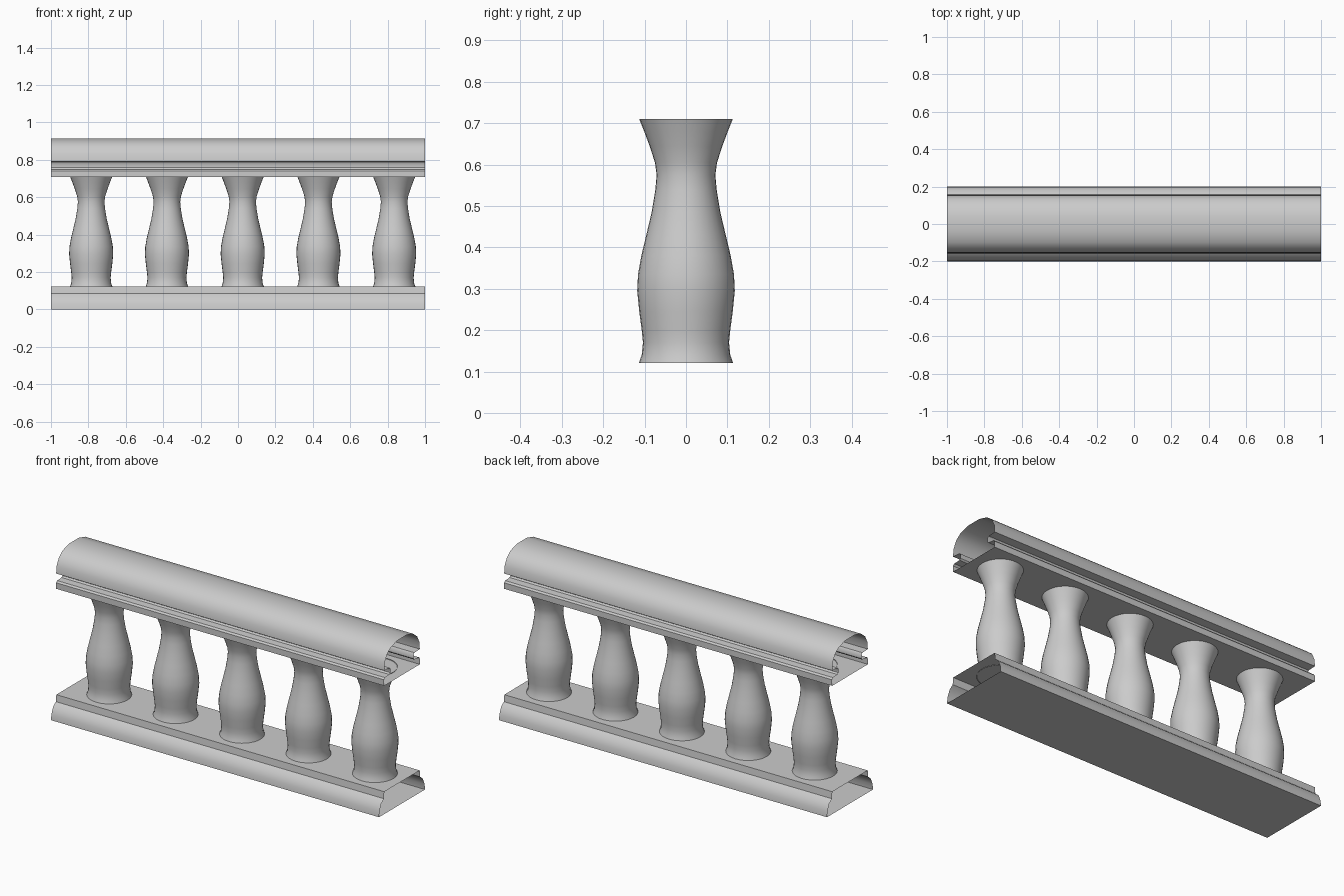
import bpy, math

if "Cube" in bpy.data.objects:
    bpy.data.objects.remove(bpy.data.objects["Cube"])


def make_object(name, verts, faces, angle):
    mesh = bpy.data.meshes.new(name)
    mesh.from_pydata(verts, [], faces)
    mesh.update()
    ob = bpy.data.objects.new(name, mesh)
    bpy.context.collection.objects.link(ob)
    bpy.ops.object.select_all(action='DESELECT')
    ob.select_set(True)
    bpy.context.view_layer.objects.active = ob
    bpy.ops.object.shade_smooth_by_angle(angle=math.radians(angle))
    return ob


def rail(name, half):
    """Open-ended extrusion along x of a (y, z) half profile, mirrored in y."""
    prof = half + [(-y, z) for y, z in reversed(half)]
    n = len(prof)
    verts = [(x, y, z) for x in (-1, 1) for y, z in prof]
    faces = [(i, (i + 1) % n, n + (i + 1) % n, n + i) for i in range(n)]
    return make_object(name, verts, faces, 35)


def baluster(name, x, prof, sides=32):
    """Open-ended turned post from an (r, z) profile."""
    verts = [(x + r * math.cos(2 * math.pi * k / sides),
              r * math.sin(2 * math.pi * k / sides), z)
             for r, z in prof for k in range(sides)]
    faces = []
    for j in range(len(prof) - 1):
        for k in range(sides):
            a, b = j * sides + k, j * sides + (k + 1) % sides
            faces.append((a, b, b + sides, a + sides))
    return make_object(name, verts, faces, 40)


# Base rail with rounded shoulders, hollow and open at the ends
rail("base_rail", [(0.2, 0.0), (0.197, 0.03), (0.182, 0.066),
                   (0.158, 0.086), (0.154, 0.123)])

# Handrail with a side groove and a domed top
rail("handrail", [(0.155, 0.707), (0.155, 0.74), (0.147, 0.749),
                  (0.108, 0.751), (0.101, 0.759), (0.101, 0.779),
                  (0.108, 0.789), (0.155, 0.791), (0.152, 0.83),
                  (0.132, 0.87), (0.098, 0.897), (0.04, 0.913)])

# Five turned balusters
profile = [(0.114, 0.12), (0.107, 0.14), (0.104, 0.17), (0.107, 0.2),
           (0.113, 0.245), (0.118, 0.295), (0.116, 0.335), (0.108, 0.38),
           (0.096, 0.43), (0.083, 0.485), (0.074, 0.54), (0.071, 0.575),
           (0.075, 0.605), (0.088, 0.645), (0.101, 0.68), (0.113, 0.71)]
for i in range(5):
    baluster(f"baluster_{i + 1}", -0.785 + 0.405 * i, profile)
